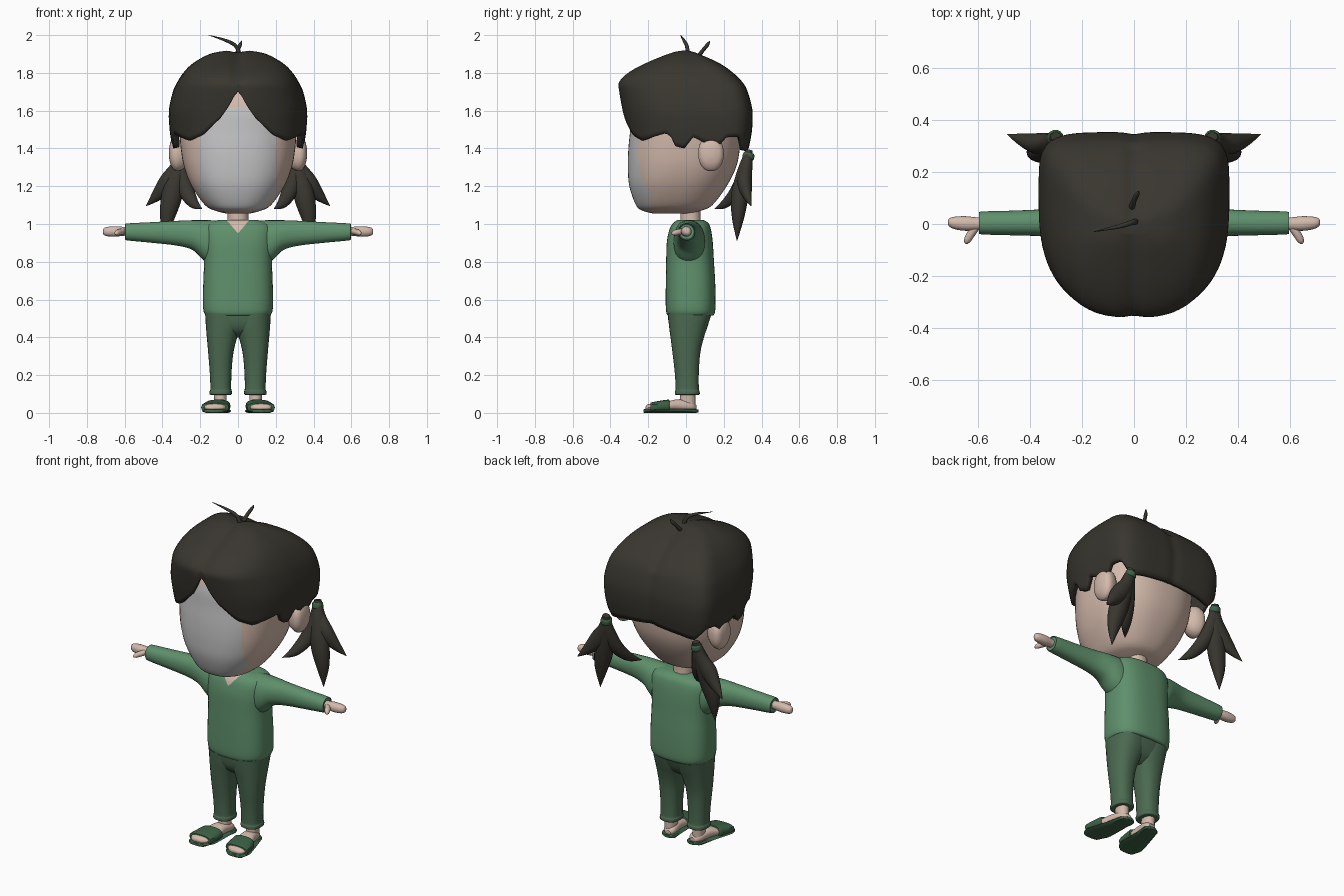
import bpy, bmesh, math
from mathutils import Vector

if "Cube" in bpy.data.objects:
    bpy.data.objects.remove(bpy.data.objects["Cube"])


def material(name, rgb):
    m = bpy.data.materials.new(name)
    m.diffuse_color = (*rgb, 1)
    m.use_nodes = True
    m.node_tree.nodes["Principled BSDF"].inputs["Base Color"].default_value = m.diffuse_color
    return m


SKIN = material("skin", (0.66, 0.49, 0.41))
FACE = material("face_grey", (0.54, 0.54, 0.55))
HAIR = material("dark_hair", (0.040, 0.037, 0.028))
SHIRT = material("shirt_green", (0.115, 0.28, 0.15))
PANTS = material("trouser_green", (0.072, 0.145, 0.083))
SANDAL = material("sandal_green", (0.045, 0.12, 0.06))


def spline(rows, steps):
    """Smooth interpolation through rows of numbers."""
    out = []
    for i in range(len(rows) - 1):
        a, b, c, d = rows[max(i - 1, 0)], rows[i], rows[i + 1], rows[min(i + 2, len(rows) - 1)]
        for s in range(steps):
            t = s / steps
            out.append([0.5 * (2 * q + (r - p) * t + (2 * p - 5 * q + 4 * r - w) * t * t
                               + (3 * q - p - 3 * r + w) * t ** 3) for p, q, r, w in zip(a, b, c, d)])
    return out + [list(rows[-1])]


def lerp_table(x, table):
    for a, b in zip(table, table[1:]):
        if x <= b[0]:
            t = max(0, (x - a[0]) / (b[0] - a[0]))
            return [p + (q - p) * t for p, q in zip(a, b)]
    return list(table[-1])


def superellipse(phi, a, b, n):
    c, s = math.cos(phi), math.sin(phi)
    r = (abs(c / a) ** n + abs(s / b) ** n) ** (-1 / n)
    return r * c, r * s


def skin_rings(name, rings, mats, mirror=False, cap=(True, True), edit=None, angle=40):
    """Join rings of points into one smooth surface."""
    bm = bmesh.new()
    vs = [[bm.verts.new(p) for p in ring] for ring in rings]
    n = len(vs[0])
    for r0, r1 in zip(vs, vs[1:]):
        for i in range(n):
            bm.faces.new((r0[i], r0[(i + 1) % n], r1[(i + 1) % n], r1[i]))
    if cap[0]:
        bm.faces.new(vs[0])
    if cap[1]:
        bm.faces.new(vs[-1])
    bmesh.ops.recalc_face_normals(bm, faces=bm.faces)
    if edit:
        edit(bm)
    me = bpy.data.meshes.new(name)
    bm.to_mesh(me)
    bm.free()
    ob = bpy.data.objects.new(name, me)
    bpy.context.collection.objects.link(ob)
    for m in mats:
        me.materials.append(m)
    bpy.ops.object.select_all(action='DESELECT')
    ob.select_set(True)
    bpy.context.view_layer.objects.active = ob
    bpy.ops.object.shade_smooth_by_angle(angle=math.radians(angle))
    if mirror:
        ob.modifiers.new("mirror", 'MIRROR')
    return ob


def loft(name, rows, mats, axis='z', n=2.2, seg=32, steps=4, **kw):
    """Rows: position, then low and high limits on the two other axes."""
    rings = []
    for t, u0, u1, v0, v1 in spline(rows, steps):
        ring = []
        for k in range(seg):
            u, v = superellipse(2 * math.pi * k / seg, (u1 - u0) / 2, (v1 - v0) / 2, n)
            u, v = u + (u0 + u1) / 2, v + (v0 + v1) / 2
            ring.append({'z': (u, v, t), 'x': (t, u, v), 'y': (u, t, v)}[axis])
        rings.append(ring)
    return skin_rings(name, rings, mats, **kw)


def tube(name, pts, mat, flat=1.0, seg=14, mirror=False):
    """Rows: x, y, z, radius along a curved path."""
    path = spline(pts, 6)
    rings = []
    for i, p in enumerate(path):
        d = Vector(path[min(i + 1, len(path) - 1)][:3]) - Vector(path[max(i - 1, 0)][:3])
        d.normalize()
        side = d.cross(Vector((0, 1, 0))).normalized()
        up = side.cross(d)
        r = max(p[3], 0.001)
        rings.append([Vector(p[:3]) + side * r * math.cos(2 * math.pi * k / seg)
                      + up * r * flat * math.sin(2 * math.pi * k / seg) for k in range(seg)])
    return skin_rings(name, rings, [mat], mirror)


def cut(bm, co, no, keep):
    faces = [f for f in bm.faces if keep(f.calc_center_median())]
    geom = faces + list({e for f in faces for e in f.edges}) + list({v for f in faces for v in f.verts})
    bmesh.ops.bisect_plane(bm, geom=geom, plane_co=co, plane_no=no)


# Head with a plain face panel
def paint_face(bm):
    for co, no in (((.2, 0, 0), (1, 0, 0)), ((-.2, 0, 0), (1, 0, 0)), ((0, 0, 1.62), (0, 0, 1))):
        cut(bm, co, no, lambda c: c.y < 0)
    for f in bm.faces:
        c = f.calc_center_median()
        if abs(c.x) < .2 and c.y < -.19 and 1.075 < c.z < 1.62:
            f.material_index = 1


head = [(1.055, .06, -.17, .03), (1.07, .12, -.23, .08), (1.1, .175, -.265, .14), (1.2, .245, -.3, .215),
        (1.3, .285, -.308, .265), (1.4, .303, -.305, .285), (1.5, .31, -.295, .29), (1.6, .31, -.285, .29),
        (1.7, .28, -.25, .26), (1.8, .2, -.17, .18), (1.84, .08, -.06, .08)]
loft("head", [(z, -w, w, a, b) for z, w, a, b in head], [SKIN, FACE], n=2.4, seg=64, edit=paint_face)
loft("ear", [(.255, .1, .16, 1.32, 1.42), (.29, .075, .19, 1.29, 1.46), (.33, .065, .2, 1.28, 1.465),
             (.355, .08, .185, 1.31, 1.44), (.365, .115, .15, 1.35, 1.40)], [SKIN], 'x', mirror=True)
loft("neck", [(.96, -.06, .06, -.03, .085), (1.02, -.055, .055, -.03, .078), (1.1, -.055, .055, -.03, .078)], [SKIN])

# Hair cap: height, half width, front, back, centre
CAP = [(1.36, .34, -.28, .325, .1), (1.45, .355, -.305, .342, .1), (1.5, .362, -.315, .35, .1),
       (1.6, .366, -.337, .352, .1), (1.7, .345, -.355, .327, .1), (1.75, .322, -.357, .3, .08),
       (1.8, .29, -.31, .25, .05), (1.85, .24, -.22, .18, .02), (1.9, .15, -.1, .07, -.01),
       (1.918, .06, -.04, .02, -.01)]
# Hair hem height by angle from the front
HEM = [(0, 1.70), (3, 1.68), (8, 1.625), (16, 1.56), (34, 1.47), (48, 1.44), (60, 1.46), (72, 1.48), (76, 1.47),
       (80, 1.41), (88, 1.40), (92, 1.43), (96, 1.46), (105, 1.43), (117, 1.42), (121, 1.46), (130, 1.46),
       (138, 1.385), (150, 1.40), (180, 1.42)]


def cap_point(phi, z):
    _, w, f, b, c = lerp_table(z, CAP_FINE)
    back = math.sin(phi) > 0
    x, y = superellipse(phi, w, (b - c) if back else (c - f), 5 if back else 2.7)
    groove = math.exp(-(x / .035) ** 2)
    return x, (y + c) * (1 - .02 * groove), z - .012 * groove * (z > 1.75)


CAP_FINE = spline(CAP, 6)
SEG, LEV = 144, 28
cap_rings = [[] for _ in range(LEV + 1)]
for k in range(SEG):
    phi = 2 * math.pi * k / SEG - math.pi / 2
    x, y, _ = cap_point(phi, 1.5)
    low = lerp_table(math.degrees(math.atan2(abs(x), -y)), HEM)[1]
    for j in range(LEV + 1):
        s = math.sin(j / LEV * math.pi / 2)
        cap_rings[j].append(cap_point(phi, low + (1.918 - low) * s))
hair = skin_rings("hair_cap", cap_rings, [HAIR], cap=(False, True))
sol = hair.modifiers.new("thickness", 'SOLIDIFY')
sol.thickness, sol.offset = .03, -1

# Stray hairs on the crown
tube("stray_hair_long", [(.01, .01, 1.89, .012), (-.01, .005, 1.94, .01), (-.06, -.01, 1.97, .008),
                         (-.155, -.03, 2.0, .001)], HAIR)
tube("stray_hair_short", [(-.01, .06, 1.88, .012), (0, .09, 1.92, .01), (.012, .115, 1.95, .009),
                          (.02, .125, 1.97, .001)], HAIR)

# Pigtails, three tapering strands each, and hair ties
tube("pigtail_outer", [(.30, .335, 1.39, .022), (.32, .32, 1.3, .04), (.37, .31, 1.22, .05),
                       (.43, .325, 1.15, .03), (.487, .345, 1.095, .001)], HAIR, .8, mirror=True)
tube("pigtail_middle", [(.30, .335, 1.39, .022), (.32, .31, 1.28, .045), (.35, .285, 1.15, .055),
                        (.375, .275, 1.03, .038), (.385, .27, .91, .001)], HAIR, .85, mirror=True)
tube("pigtail_inner", [(.30, .335, 1.38, .022), (.30, .31, 1.28, .04), (.275, .27, 1.18, .042),
                       (.235, .21, 1.11, .028), (.19, .15, 1.08, .001)], HAIR, .8, mirror=True)
tube("hair_tie", [(.30, .335, 1.378, .022), (.301, .333, 1.37, .03), (.303, .329, 1.35, .032),
                  (.304, .327, 1.34, .024)], SANDAL, mirror=True)


# Shirt with a V neckline
def paint_neckline(bm):
    for s in (1, -1):
        cut(bm, (0, 0, .95), (s, 0, -.85), lambda c: c.y < 0.02 and c.z > .93 and abs(c.x) < .12)
    for f in bm.faces:
        c = f.calc_center_median()
        if c.y < .02 and abs(c.x) < (c.z - .95) * .85:
            f.material_index = 1


body = [(.515, .155, -.085, .13), (.52, .174, -.1, .148), (.56, .185, -.107, .156), (.68, .184, -.107, .155),
        (.8, .18, -.105, .148), (.9, .185, -.102, .142), (.97, .185, -.088, .132), (1.005, .16, -.068, .118),
        (1.022, .1, -.045, .09)]
loft("shirt_body", [(z, -w, w, a, b) for z, w, a, b in body], [SHIRT, SKIN], n=2.7, seg=48, edit=paint_neckline)
loft("sleeve", [(.08, -.06, .1, .80, 1.018), (.15, -.065, .1, .79, 1.02), (.19, -.065, .095, .815, 1.02),
                (.24, -.058, .08, .862, 1.02), (.32, -.048, .06, .885, 1.017), (.45, -.044, .052, .90, 1.01),
                (.585, -.04, .048, .913, 1.003), (.592, -.034, .042, .92, .997)], [SHIRT], 'x', mirror=True)

# Hands
loft("hand", [(.57, -.02, .024, .94, .982), (.61, -.024, .026, .937, .985), (.65, -.026, .03, .933, .988),
              (.69, -.02, .028, .935, .985), (.71, -.01, .022, .942, .978), (.716, 0, .012, .952, .968)],
     [SKIN], 'x', mirror=True, seg=20)
tube("thumb", [(.605, -.005, .962, .016), (.625, -.035, .958, .016), (.64, -.06, .953, .014),
               (.645, -.073, .95, .008), (.646, -.077, .95, .001)], SKIN, mirror=True)

# Trousers
loft("trouser_hips", [(.40, -.05, .05, -.03, .05), (.43, -.12, .12, -.07, .09), (.47, -.168, .168, -.09, .115),
                      (.53, -.172, .172, -.098, .138)], [PANTS], n=2.5)
loft("trouser_leg", [(.095, .045, .138, -.045, .06), (.098, .034, .15, -.058, .072), (.115, .033, .15, -.058, .072),
                     (.13, .036, .146, -.055, .068), (.22, .034, .15, -.06, .068), (.32, .024, .158, -.072, .076),
                     (.40, .004, .165, -.082, .095), (.46, -.02, .17, -.09, .115), (.525, -.02, .174, -.096, .135)],
     [PANTS], n=2.4, mirror=True)

# Feet, soles and straps, with toes turned slightly out
loft("ankle", [(.02, .06, .125, -.04, .05), (.05, .06, .125, -.035, .05), (.12, .06, .128, -.03, .05)],
     [SKIN], mirror=True, seg=20)


def foot_part(name, rows, mat, n):
    """Rows: y, half width, bottom, top."""
    loft(name, [(y, .092 - .16 * y - w, .092 - .16 * y + w, a, b) for y, w, a, b in rows],
         [mat], 'y', n=n, mirror=True)


foot_part("sandal_sole", [(-.226, .025, .002, .018), (-.215, .053, 0, .02), (-.17, .075, 0, .02), (-.1, .069, 0, .02),
                          (0, .054, 0, .02), (.045, .046, 0, .02), (.066, .02, .002, .018)], SANDAL, 5)
foot_part("foot", [(-.214, .025, .016, .034), (-.2, .052, .01, .046), (-.16, .064, .01, .052), (-.1, .057, .01, .06),
                   (-.04, .044, .01, .072), (.03, .038, .01, .06), (.055, .018, .012, .04)], SKIN, 2.4)
foot_part("sandal_strap", [(-.188, .071, .004, .052), (-.182, .074, .002, .056), (-.14, .072, .002, .064),
                           (-.095, .067, .002, .07), (-.088, .063, .004, .067)], SANDAL, 2.8)
